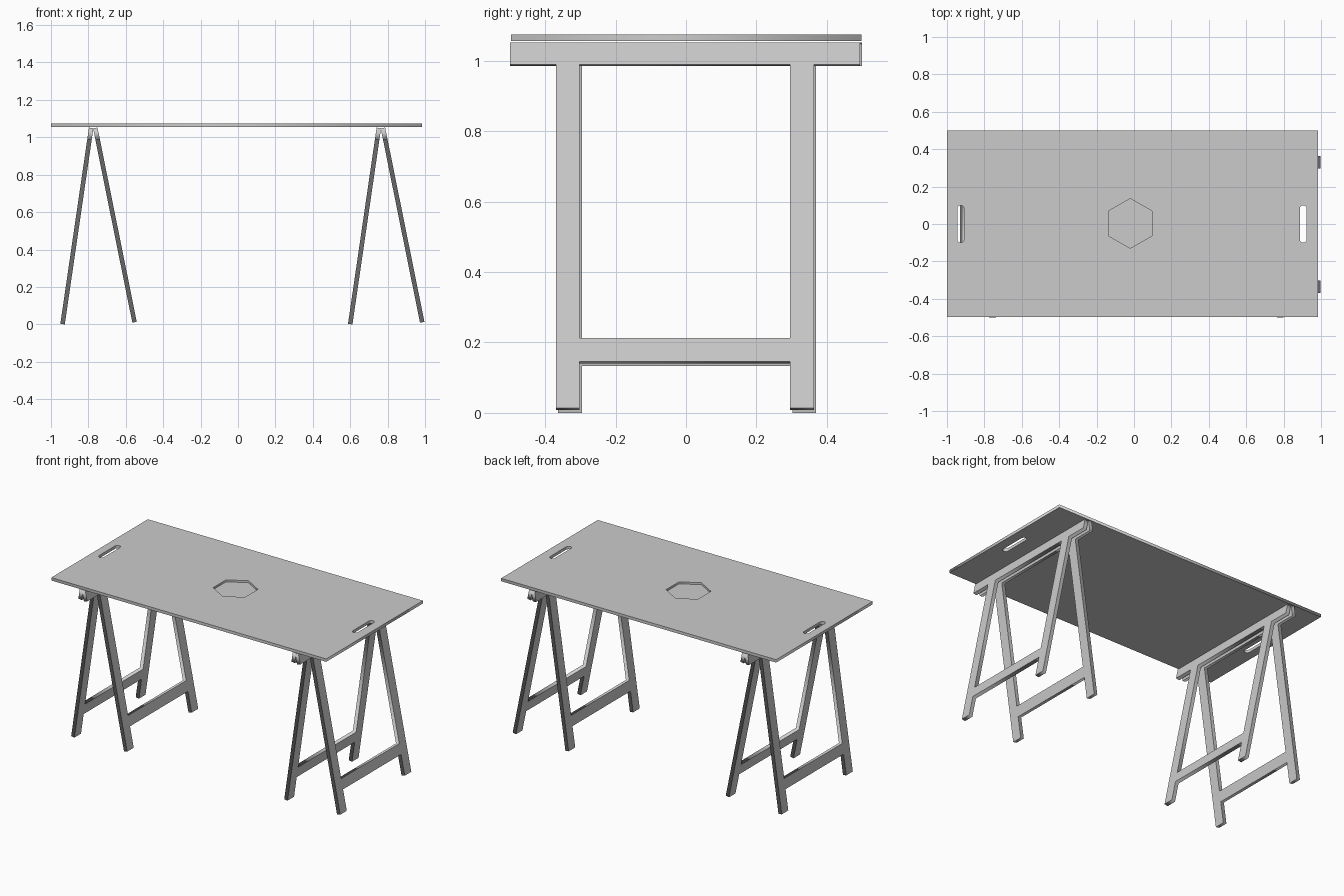
import bpy
from math import sin, cos, pi, asin
from mathutils import Matrix, Vector

cube = bpy.data.objects.get("Cube")
if cube:
    bpy.data.objects.remove(cube)

grey = bpy.data.materials.new("plain grey")
grey.use_nodes = True
colour = (0.6, 0.6, 0.6, 1)
grey.diffuse_color = colour
grey.node_tree.nodes["Principled BSDF"].inputs["Base Color"].default_value = colour


def plate(name, loops, thickness, matrix=Matrix()):
    """Cut a flat sheet from closed outlines (inner outlines become holes)."""
    curve = bpy.data.curves.new(name, "CURVE")
    curve.dimensions = "2D"
    curve.fill_mode = "BOTH"
    curve.extrude = thickness / 2
    for loop in loops:
        spline = curve.splines.new("POLY")
        spline.points.add(len(loop) - 1)
        for point, (x, y) in zip(spline.points, loop):
            point.co = (x, y, 0, 1)
        spline.use_cyclic_u = True
    source = bpy.data.objects.new(name + " outline", curve)
    bpy.context.scene.collection.objects.link(source)
    graph = bpy.context.evaluated_depsgraph_get()
    mesh = bpy.data.meshes.new_from_object(source.evaluated_get(graph))
    bpy.data.objects.remove(source)
    mesh.name = name
    mesh.materials.clear()
    mesh.materials.append(grey)
    obj = bpy.data.objects.new(name, mesh)
    bpy.context.scene.collection.objects.link(obj)
    obj.matrix_world = matrix
    # Weld the sheet faces to the edge strip
    weld = obj.modifiers.new("weld", "WELD")
    weld.merge_threshold = 0.0001
    return obj


def rectangle(x0, x1, y0, y1):
    return [(x0, y0), (x1, y0), (x1, y1), (x0, y1)]


def slot(cx, half_length, radius, steps=8):
    """Rounded hand-hole outline running along y."""
    points = []
    for side in (1, -1):
        for i in range(steps + 1):
            a = pi * i / steps + (0 if side > 0 else pi)
            points.append((cx + radius * cos(a),
                           side * (half_length - radius) + radius * sin(a)))
    return points


# Table top with two hand holes
TOP, THICK = 1.075, 0.019
table_top = plate("table_top",
                  [rectangle(-1, 0.985, -0.497, 0.499),
                   slot(-0.927, 0.1, 0.018), slot(0.905, 0.1, 0.018)],
                  THICK, Matrix.Translation((0, 0, TOP - THICK / 2)))

# Shallow hexagonal recess
hexagon = [(-0.02 + 0.133 * sin(i * pi / 3), 0.003 + 0.133 * cos(i * pi / 3))
           for i in range(6)]
cutter = plate("recess_cutter", [hexagon], 0.026, Matrix.Translation((0, 0, TOP)))
cutter.hide_render = True
cutter.hide_viewport = False
cutter.display_type = "WIRE"
recess = table_top.modifiers.new("recess", "BOOLEAN")
recess.operation = "DIFFERENCE"
recess.solver = "EXACT"
recess.object = cutter

# Bake the recess and drop the cutter
bpy.context.view_layer.update()
graph = bpy.context.evaluated_depsgraph_get()
table_top.data = bpy.data.meshes.new_from_object(table_top.evaluated_get(graph))
table_top.modifiers.clear()
bpy.data.objects.remove(cutter)

# Trestle frame outline: head bar, two legs and a low rail
LENGTH, BAR, HEAD = 1.06, 0.497, 0.064
OUT, IN = 0.366, 0.299
RAIL_TOP, RAIL_LOW = 0.857, 0.925
half = [(BAR, 0), (BAR, -HEAD), (OUT, -HEAD), (OUT, -LENGTH),
        (IN, -LENGTH), (IN, -RAIL_LOW)]
outline = half + [(-x, y) for x, y in reversed(half)]
window = rectangle(-IN, IN, -RAIL_TOP, -HEAD)


def frame(name, top_x, bottom_x, shift):
    lean = asin((top_x - bottom_x) / LENGTH)
    matrix = Matrix((
        (0, sin(lean), cos(lean), top_x),
        (1, 0, 0, shift),
        (0, cos(lean), -sin(lean), 1.05),
        (0, 0, 0, 1)))
    return plate(name, [outline, window], 0.024, matrix)


# Two trestles, each of two leaning frames
for side, x in (("right", -0.785), ("left", 0.753)):
    frame(side + "_trestle_steep_frame", x, x - 0.153, 0.003)
    frame(side + "_trestle_wide_frame", x + 0.022, x + 0.232, -0.003)
